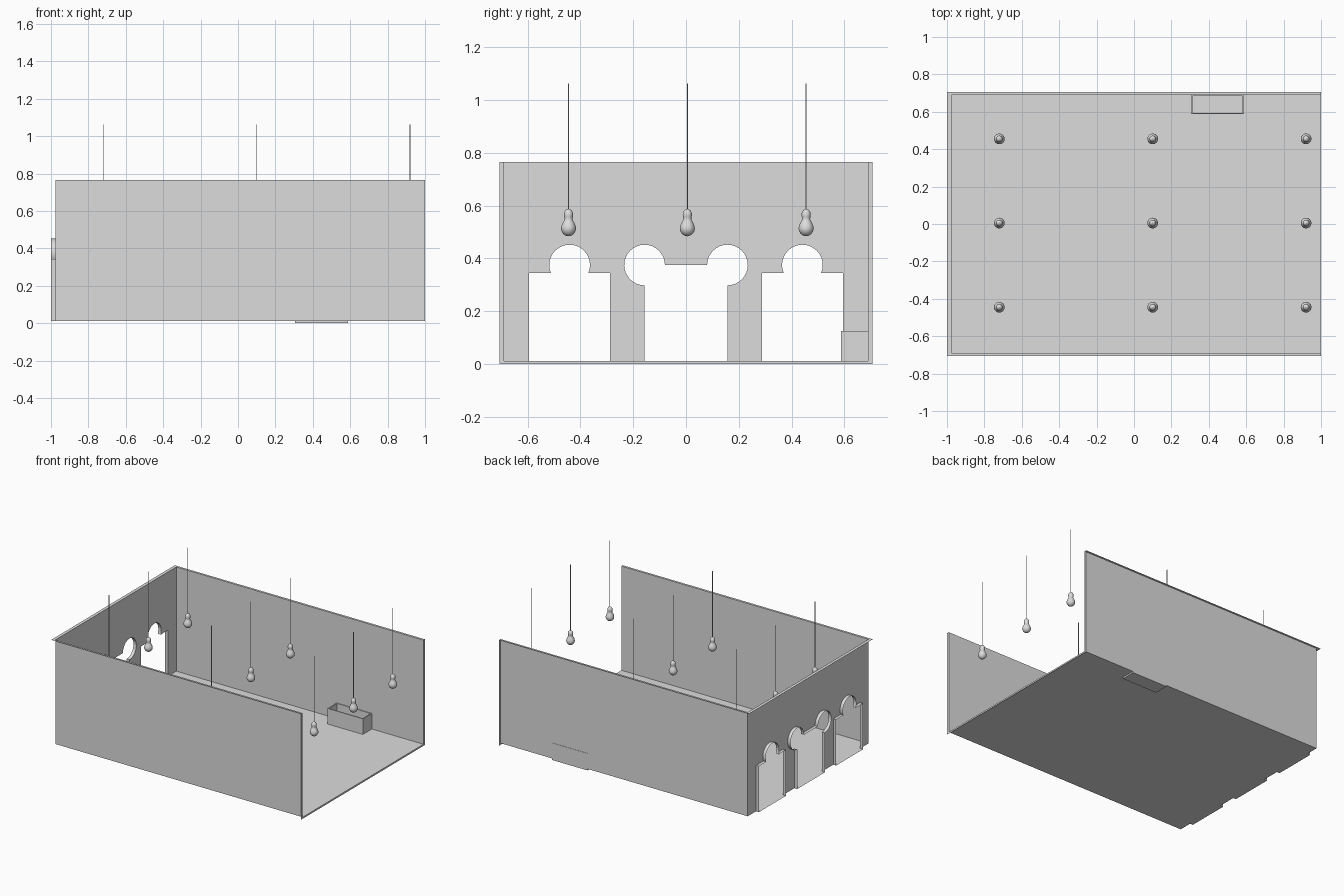
import bpy, bmesh, math

if "Cube" in bpy.data.objects:
    bpy.data.objects.remove(bpy.data.objects["Cube"])

grey = bpy.data.materials.new("plain grey")
grey.diffuse_color = (0.72, 0.72, 0.72, 1)
grey.use_nodes = True
grey.node_tree.nodes["Principled BSDF"].inputs["Base Color"].default_value = grey.diffuse_color


def make_mesh(name, bm):
    bmesh.ops.remove_doubles(bm, verts=bm.verts, dist=1e-5)
    me = bpy.data.meshes.new(name)
    bm.to_mesh(me)
    bm.free()
    me.materials.append(grey)
    return me


def add_object(name, me, loc=(0, 0, 0)):
    ob = bpy.data.objects.new(name, me)
    ob.location = loc
    bpy.context.collection.objects.link(ob)
    return ob


def face(bm, pts):
    return bm.faces.new([bm.verts.new(p) for p in pts])


def arc(cy, cz, r, a0, a1, n=24):
    return [(cy + r * math.cos(a0 + (a1 - a0) * i / n),
             cz + r * math.sin(a0 + (a1 - a0) * i / n)) for i in range(n + 1)]


# Room dimensions: inner faces (XI, YI), outer rim (XO, YO), floor and top heights
XI, XO, XR = -0.977, -1.0, 1.0
YI, YO = 0.69, 0.706
ZF, ZT = 0.012, 0.765
R, CZ = 0.077, 0.375


# Doorway outlines in (y, z), running from left foot to right foot
def keyhole(c, half=0.154, shoulder=0.344):
    a = math.asin((CZ - shoulder) / R)
    return ([(c - half, ZF), (c - half, shoulder)]
            + arc(c, CZ, R, math.pi + a, -a)
            + [(c + half, shoulder), (c + half, ZF)])


def wide_door(half=0.157):
    return ([(-half, ZF)]
            + arc(-half, CZ, R, 1.5 * math.pi, 0)
            + arc(half, CZ, R, math.pi, -0.5 * math.pi)
            + [(half, ZF)])


doors = [keyhole(-0.441), wide_door(), keyhole(0.441)]

# Arcade wall: one face shaped around the doorways
bm = bmesh.new()
outline = [(-YI, ZF)] + [p for d in doors for p in d] + [(YI, ZF), (YI, ZT), (-YI, ZT)]
face(bm, [(XI, y, z) for y, z in outline])
add_object("arcade_wall", make_mesh("arcade_wall", bm))

# Door reveals, including sills, reaching out to the rim
bm = bmesh.new()
for d in doors:
    for (y0, z0), (y1, z1) in zip(d, d[1:] + d[:1]):
        face(bm, [(XI, y0, z0), (XI, y1, z1), (XO, y1, z1), (XO, y0, z0)])
add_object("door_reveals", make_mesh("door_reveals", bm))

# Floor
bm = bmesh.new()
face(bm, [(XI, -YI, ZF), (XR, -YI, ZF), (XR, YI, ZF), (XI, YI, ZF)])
add_object("floor", make_mesh("floor", bm))

# Long side walls
for name, s in (("front_wall", -1), ("back_wall", 1)):
    bm = bmesh.new()
    pts = [(XI, s * YI, ZF), (XR, s * YI, ZF), (XR, s * YI, ZT), (XI, s * YI, ZT)]
    face(bm, pts if s > 0 else pts[::-1])
    add_object(name, make_mesh(name, bm))

# Rim strips along the wall tops and round the open end
bm = bmesh.new()
face(bm, [(XO, -YO, ZT), (XI, -YO, ZT), (XI, YO, ZT), (XO, YO, ZT)])
for a, b in ((-YO, -YI), (YI, YO)):
    face(bm, [(XI, a, ZT), (XR, a, ZT), (XR, b, ZT), (XI, b, ZT)])
    face(bm, [(XR, a, 0.0), (XR, b, 0.0), (XR, b, ZT), (XR, a, ZT)])
face(bm, [(XR, -YI, 0.0), (XR, YI, 0.0), (XR, YI, ZF), (XR, -YI, ZF)])
add_object("wall_rim", make_mesh("wall_rim", bm))

# Open planter box against the back wall
bm = bmesh.new()
x0, x1, y0, y1, h, t = 0.305, 0.588, 0.587, 0.692, 0.125, 0.01
bmesh.ops.create_cube(bm, size=1)
for v in bm.verts:
    v.co = (x1 if v.co.x > 0 else x0, y1 if v.co.y > 0 else y0, h if v.co.z > 0 else 0.002)
top = max(bm.faces, key=lambda f: f.calc_center_median().z)
bmesh.ops.inset_region(bm, faces=[top], thickness=t)
well = bmesh.ops.extrude_face_region(bm, geom=[top])
bmesh.ops.delete(bm, geom=[top], context='FACES')
for g in well["geom"]:
    if isinstance(g, bmesh.types.BMVert):
        g.co.z = 0.016
bmesh.ops.recalc_face_normals(bm, faces=bm.faces)
add_object("planter_box", make_mesh("planter_box", bm))

# Hanging lamp: pear-shaped bulb turned from a profile
profile = [(0, 0.484), (0.011, 0.4865), (0.02, 0.493), (0.0265, 0.503), (0.0285, 0.513),
           (0.027, 0.523), (0.022, 0.535), (0.0165, 0.545), (0.015, 0.551), (0.0165, 0.558),
           (0.0175, 0.566), (0.016, 0.575), (0.011, 0.583), (0.005, 0.587), (0, 0.588)]
bm = bmesh.new()
vs = [bm.verts.new((r, 0, z)) for r, z in profile]
es = [bm.edges.new(p) for p in zip(vs, vs[1:])]
bmesh.ops.spin(bm, geom=vs + es, cent=(0, 0, 0), axis=(0, 0, 1),
               angle=2 * math.pi, steps=24)
bmesh.ops.remove_doubles(bm, verts=bm.verts, dist=1e-5)
bmesh.ops.recalc_face_normals(bm, faces=bm.faces)
for f in bm.faces:
    f.smooth = True
bulb = make_mesh("bulb", bm)

# Hanging wire
bm = bmesh.new()
bmesh.ops.create_cone(bm, cap_ends=True, segments=8, radius1=0.002, radius2=0.002, depth=0.48)
wire = make_mesh("wire", bm)

# Three by three grid of lamps
for x in (-0.72, 0.1, 0.92):
    for y in (-0.445, 0.005, 0.455):
        add_object("lamp_bulb", bulb, (x, y, 0))
        add_object("lamp_wire", wire, (x, y, 0.823))
